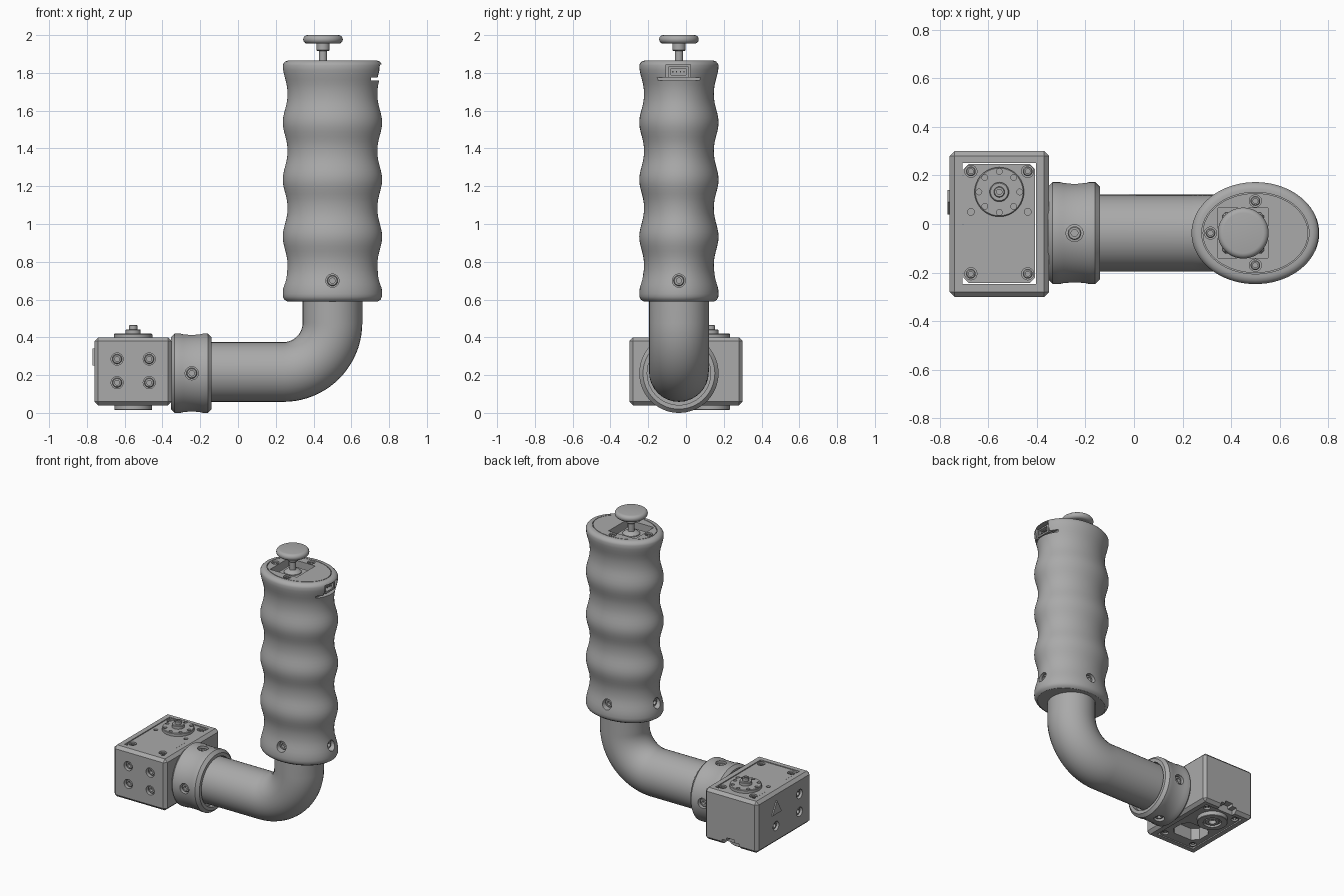
import bpy, bmesh
from math import sin, cos, pi, radians
from mathutils import Vector, Matrix

old = bpy.data.objects.get("Cube")
if old:
    bpy.data.objects.remove(old, do_unlink=True)

grey = bpy.data.materials.new("mid grey")
grey.use_nodes = True
grey.diffuse_color = (0.4, 0.4, 0.4, 1)
grey.node_tree.nodes["Principled BSDF"].inputs["Base Color"].default_value = (0.4, 0.4, 0.4, 1)

X, Y, Z = Vector((1, 0, 0)), Vector((0, 1, 0)), Vector((0, 0, 1))
AXIS_Y = -0.0375                      # shared centre line of tube and grip


def finish(name, bm):
    bmesh.ops.recalc_face_normals(bm, faces=bm.faces)
    me = bpy.data.meshes.new(name)
    bm.to_mesh(me)
    bm.free()
    me.materials.append(grey)
    ob = bpy.data.objects.new(name, me)
    bpy.context.collection.objects.link(ob)
    return ob


def lathe(name, profile, loc=(0, 0, 0), axis=Z, segs=48, stretch=0, closed=False):
    """Revolve (radius, height) points about an axis; stretch widens x into an oval."""
    bm = bmesh.new()
    place = Matrix.Translation(loc) @ axis.to_track_quat('Z', 'Y').to_matrix().to_4x4()
    turns = [2 * pi * i / segs for i in range(segs)]
    rings = [[bm.verts.new(place @ Vector(((r + stretch) * cos(t), r * sin(t), h))) for t in turns]
             for r, h in profile]
    pairs = list(zip(rings, rings[1:]))
    if closed:
        pairs.append((rings[-1], rings[0]))
    else:
        bm.faces.new(rings[0])
        bm.faces.new(rings[-1])
    for a, b in pairs:
        for i in range(segs):
            j = (i + 1) % segs
            bm.faces.new((a[i], a[j], b[j], b[i]))
    return finish(name, bm)


def rod(name, r, low, high, loc, axis=Z, segs=32):
    return lathe(name, [(r, low), (r, high)], loc, axis, segs)


def box(name, lo, hi, bevel=0, upright_only=False):
    bm = bmesh.new()
    lo, hi = Vector(lo), Vector(hi)
    size = hi - lo
    bmesh.ops.create_cube(bm, size=1, matrix=Matrix.Translation((lo + hi) / 2) @ Matrix.Diagonal((*size, 1)))
    if bevel:
        edges = [e for e in bm.edges
                 if not upright_only or abs(e.verts[0].co.z - e.verts[1].co.z) > 0.01]
        bmesh.ops.bevel(bm, geom=edges, offset=bevel, segments=1, affect='EDGES')
    return finish(name, bm)


def bake(ob):
    deps = bpy.context.evaluated_depsgraph_get()
    return bpy.data.meshes.new_from_object(ob.evaluated_get(deps))


def cut(target, cutter):
    mod = target.modifiers.new("cut", 'BOOLEAN')
    mod.operation, mod.solver, mod.object = 'DIFFERENCE', 'EXACT', cutter
    me = bake(target)
    target.modifiers.clear()
    target.data = me
    bpy.data.objects.remove(cutter, do_unlink=True)


def screw(target, name, pos, out, r=0.035, sunk=0.012):
    """Counterbored hole with a socket head screw in it."""
    cut(target, rod("cutter", r, -0.045, 0.05, pos, out, 24))
    s = r * 0.8
    lathe(name, [(s, -0.05), (s, -sunk - 0.004), (s - 0.004, -sunk), (s * 0.5, -sunk),
                 (s * 0.5, -sunk - 0.02)], pos, out, 24)


# Grip: oval body with finger waves and a grooved lid line on top
profile = [(0.17, 0.59), (0.187, 0.59), (0.202, 0.60), (0.209, 0.615)]
for i in range(49):
    wave = (1 + cos(2 * pi * i / 12)) / 2
    profile.append((0.185 + 0.025 * wave ** 1.2, 0.63 + 1.21 * i / 48))
profile += [(0.206, 1.85), (0.196, 1.861), (0.182, 1.865), (0.168, 1.865),
            (0.168, 1.857), (0.164, 1.857), (0.164, 1.865)]
grip = lathe("grip", profile, (0.5, AXIS_Y, 0), segs=72, stretch=0.053)

# Screws round the foot of the grip
for k, (out, reach) in enumerate([(X, 0.243), (-X, 0.243), (Y, 0.19), (-Y, 0.19)]):
    screw(grip, f"grip_screw_{k}", Vector((0.5, AXIS_Y, 0.70)) + out * reach, out)

# Lid screws
for k, (x, y) in enumerate([(0.50, 0.095), (0.50, -0.17), (0.315, AXIS_Y)]):
    screw(grip, f"lid_screw_{k}", (x, y, 1.865), Z, 0.025, 0.006)

# Thumb stick pocket, base and knob
sx = 0.45
cut(grip, box("cutter", (sx - 0.103, AXIS_Y - 0.103, 1.80), (sx + 0.103, AXIS_Y + 0.103, 1.9)))
box("stick_base", (sx - 0.085, AXIS_Y - 0.085, 1.79), (sx + 0.085, AXIS_Y + 0.085, 1.835), 0.012)
lathe("stick", [(0.06, 1.82), (0.055, 1.84), (0.04, 1.852), (0.022, 1.857), (0.022, 1.915),
                (0.03, 1.915), (0.035, 1.92), (0.035, 1.958)], (sx, AXIS_Y, 0), segs=32)
knob = [(0.085, 1.953)]
for i in range(9):
    a = -pi / 2 + pi * i / 8
    knob.append((0.083 + 0.022 * cos(a), 1.9775 + 0.0225 * sin(a)))
lathe("stick_knob", knob[1:], (sx, AXIS_Y, 0))

# Cable socket on the side of the grip
cut(grip, box("cutter", (0.69, -0.105, 1.775), (0.85, 0.025, 1.845)))
cut(grip, box("cutter", (0.705, -0.155, 1.76), (0.85, 0.08, 1.7755)))
socket = box("cable_socket", (0.68, -0.092, 1.776), (0.738, 0.012, 1.834))
cut(socket, box("cutter", (0.70, -0.08, 1.788), (0.8, 0.0, 1.824)))
for k in range(4):
    y = -0.07 + 0.02 * k
    box(f"socket_pin_{k}", (0.69, y - 0.003, 1.803), (0.73, y + 0.003, 1.809))

# Bent tube
path = [(-0.33, 0.2165), (-0.1, 0.2165)]
path += [(0.24 + 0.26 * sin(a), 0.4765 - 0.26 * cos(a)) for a in [pi / 2 * i / 20 for i in range(21)]]
path.append((0.5, 0.63))
curve = bpy.data.curves.new("bent_tube", 'CURVE')
curve.dimensions = '3D'
curve.bevel_depth, curve.bevel_resolution, curve.use_fill_caps = 0.158, 14, True
line = curve.splines.new('POLY')
line.points.add(len(path) - 1)
for p, (x, z) in zip(line.points, path):
    p.co = (x, AXIS_Y, z, 1)
curve_ob = bpy.data.objects.new("tube_path", curve)
bpy.context.collection.objects.link(curve_ob)
mesh = bake(curve_ob)
bpy.data.objects.remove(curve_ob, do_unlink=True)
mesh.materials.clear()
mesh.materials.append(grey)
bpy.context.collection.objects.link(bpy.data.objects.new("bent_tube", mesh))

# Clamp collar, slightly waisted, with four screws
centre = Vector((-0.245, AXIS_Y, 0.21))
collar = lathe("clamp_collar", [(0.15, -0.11), (0.19, -0.11), (0.21, -0.09), (0.21, -0.06), (0.206, -0.045),
                                (0.206, 0.045), (0.21, 0.06), (0.21, 0.085), (0.19, 0.105),
                                (0.168, 0.105), (0.168, 0.07), (0.15, 0.07)],
               centre, X, segs=64, closed=True)
for k, out in enumerate([Y, -Y, Z, -Z]):
    screw(collar, f"collar_screw_{k}", centre + out * 0.206, out)

# Motor housing: chamfered frame with an upright opening and a cable notch
housing = box("motor_housing", (-0.76, -0.30, 0.04), (-0.35, 0.30, 0.40), 0.02)
cut(housing, box("cutter", (-0.706, -0.247, 0), (-0.404, 0.252, 0.5)))
cut(housing, box("cutter", (-0.62, 0.2, 0.0), (-0.49, 0.4, 0.075)))
cut(housing, box("cutter", (-0.585, 0.2, 0.0), (-0.525, 0.4, 0.095)))
for k, (x, z) in enumerate([(x, z) for x in (-0.64, -0.47) for z in (0.16, 0.285)]):
    screw(housing, f"front_screw_{k}", (x, -0.30, z), -Y, 0.032)
for k, (y, z) in enumerate([(0.09, 0.16), (-0.17, 0.16), (-0.17, 0.285)]):
    screw(housing, f"end_screw_{k}", (-0.76, y, z), -X, 0.032)

# Raised triangle mark on the end of the housing
bm = bmesh.new()
tri = [bm.verts.new((-0.75, y, z)) for y, z in ((0.04, 0.25), (0.14, 0.25), (0.09, 0.34))]
side = bmesh.ops.extrude_face_region(bm, geom=[bm.faces.new(tri)])
bmesh.ops.translate(bm, vec=(-0.019, 0, 0), verts=[v for v in side["geom"] if isinstance(v, bmesh.types.BMVert)])
finish("triangle_mark", bm)

# Motor body with clipped corners, screws and a hollow underside
motor = box("motor_body", (-0.702, -0.243, 0.045), (-0.408, 0.248, 0.397), 0.022, True)
cut(motor, box("cutter", (-0.665, -0.17, 0), (-0.445, 0.0, 0.13), 0.04, True))
for k, (x, y) in enumerate([(x, y) for x in (-0.672, -0.438) for y in (-0.205, 0.217)]):
    screw(motor, f"motor_top_screw_{k}", (x, y, 0.397), Z, 0.025, 0.006)
    screw(motor, f"motor_base_screw_{k}", (x, y, 0.045), -Z, 0.022, 0.006)
for x in (-0.672, -0.438):
    cut(motor, rod("cutter", 0.014, 0.36, 0.45, (x, 0.05, 0), segs=16))

# Motor horn on top, idler ring below
hx, hy = -0.555, 0.132
horn = lathe("motor_horn", [(0.102, 0.39), (0.102, 0.415), (0.098, 0.419), (0.04, 0.419), (0.04, 0.438),
                            (0.036, 0.442), (0.022, 0.442), (0.022, 0.462), (0.019, 0.465),
                            (0.011, 0.465), (0.011, 0.45)], (hx, hy, 0))
for k in range(8):
    a = pi / 4 * k
    cut(horn, rod("cutter", 0.012, 0.405, 0.45, (hx + 0.084 * cos(a), hy + 0.084 * sin(a), 0), segs=16))
lathe("idler_ring", [(0.10, 0.06), (0.10, 0.018), (0.097, 0.015), (0.06, 0.015), (0.06, 0.03),
                     (0.045, 0.03), (0.045, 0.02), (0.025, 0.02), (0.025, 0.06)], (hx, hy, 0))

# Smooth round surfaces, crisp edges
for ob in bpy.context.collection.objects:
    if ob.type == 'MESH' and grey.name in ob.data.materials:
        ob.data.shade_smooth()
        ob.data.set_sharp_from_angle(angle=radians(32))
